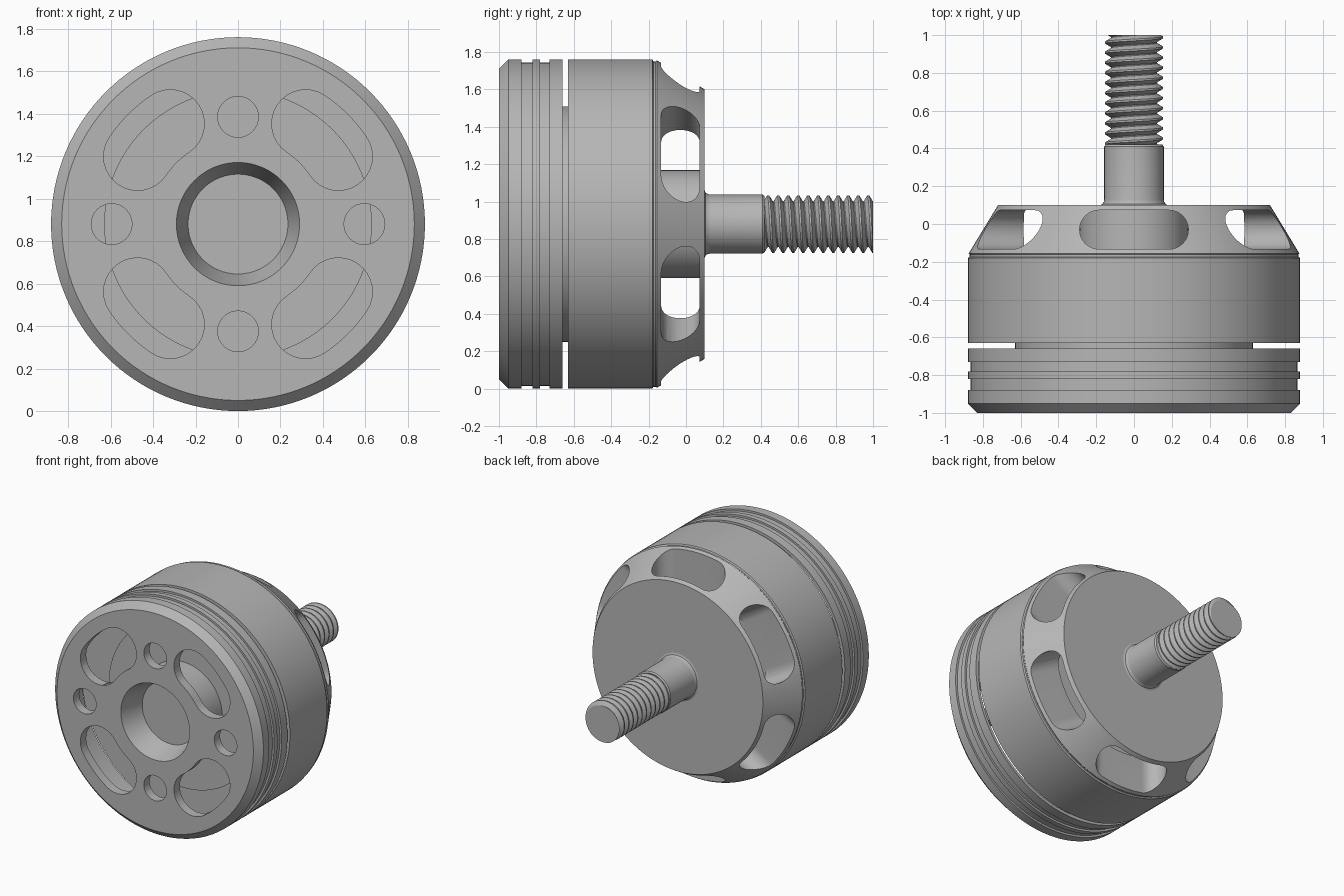
import bpy, bmesh, math
from math import sin, cos, pi, radians
from mathutils import Matrix, Vector

CZ = 0.88  # height of the turning axis, which runs along y

cube = bpy.data.objects.get("Cube")
if cube:
    bpy.data.objects.remove(cube, do_unlink=True)

metal = bpy.data.materials.new("grey metal")
metal.use_nodes = True
metal.diffuse_color = (0.47, 0.47, 0.47, 1)
metal.node_tree.nodes["Principled BSDF"].inputs["Base Color"].default_value = metal.diffuse_color


def finish(name, bm):
    bmesh.ops.remove_doubles(bm, verts=bm.verts, dist=0.00005)
    bmesh.ops.recalc_face_normals(bm, faces=bm.faces)
    mesh = bpy.data.meshes.new(name)
    bm.to_mesh(mesh)
    bm.free()
    mesh.materials.append(metal)
    ob = bpy.data.objects.new(name, mesh)
    bpy.context.collection.objects.link(ob)
    return ob


def lathe(name, profile, seg=128, closed=False):
    """Turn (radius, y) points around the axis."""
    bm = bmesh.new()
    pts = profile + profile[:1] if closed else profile
    verts = [bm.verts.new((0, y, CZ + r)) for r, y in pts]
    edges = [bm.edges.new(pair) for pair in zip(verts, verts[1:])]
    bmesh.ops.spin(bm, geom=verts + edges, cent=(0, 0, CZ), axis=(0, 1, 0),
                   angle=2 * pi, steps=seg, use_merge=True)
    return finish(name, bm)


def prism(name, outline, depth, matrix):
    """Extrude a flat outline along its local z and place it."""
    bm = bmesh.new()
    face = bm.faces.new([bm.verts.new((x, y, 0)) for x, y in outline])
    ext = bmesh.ops.extrude_face_region(bm, geom=[face])
    bmesh.ops.translate(bm, vec=(0, 0, depth),
                        verts=[v for v in ext["geom"] if isinstance(v, bmesh.types.BMVert)])
    bm.transform(matrix)
    return finish(name, bm)


def arc(cx, cy, r, start, end, n=16):
    return [(cx + r * cos(radians(start + (end - start) * i / n)),
             cy + r * sin(radians(start + (end - start) * i / n))) for i in range(n + 1)]


def select(ob):
    bpy.ops.object.select_all(action="DESELECT")
    ob.select_set(True)
    bpy.context.view_layer.objects.active = ob


def cut(ob, cutters):
    select(ob)
    for c in cutters:
        c.hide_render = True
        mod = ob.modifiers.new("cut", "BOOLEAN")
        mod.operation = "DIFFERENCE"
        mod.solver = "EXACT"
        mod.object = c
        bpy.ops.object.modifier_apply(modifier=mod.name)
        bpy.data.objects.remove(c, do_unlink=True)


# Front cup: chamfered plate, grooved thin rim and a conical centre recess
front_cup = lathe("front_cup", [
    (0, -0.82), (0.235, -0.82), (0.29, -1), (0.83, -1), (0.88, -0.95),
    (0.88, -0.88), (0.865, -0.88), (0.865, -0.82), (0.88, -0.82),
    (0.88, -0.78), (0.865, -0.78), (0.865, -0.73), (0.88, -0.73),
    (0.88, -0.66), (0.857, -0.66), (0.857, -0.93), (0.33, -0.93),
    (0.33, -0.65), (0, -0.65)])

# Four round holes and four curved slots through the front plate
front = Matrix.Translation((0, -0.9, CZ)) @ Matrix.Rotation(pi / 2, 4, "X")
holes = []
for x, z in ((0.595, 0), (-0.595, 0), (0, 0.505), (0, -0.505)):
    holes.append(prism("hole_cutter", arc(x, z, 0.096, 0, 348.75, 31), 0.2, front))
mid, half, spread = 0.57, 0.16, 11
ends = [(mid * cos(radians(a)), mid * sin(radians(a))) for a in (-spread, spread)]
kidney = (arc(0, 0, mid + half, -spread, spread, 12)
          + arc(*ends[1], half, spread, spread + 180)[1:]
          + arc(0, 0, mid - half, spread, -spread, 12)[1:]
          + arc(*ends[0], half, 180 - spread, 360 - spread)[1:-1])
for k in range(4):
    holes.append(prism("slot_cutter", kidney, 0.2,
                       front @ Matrix.Rotation(radians(45 + 90 * k), 4, "Z")))
cut(front_cup, holes)

# Rear bell: neck, straight wall, fine groove, tapered shoulder, flat back
bell = lathe("rear_bell", [
    (0, -0.66), (0.63, -0.66), (0.63, -0.63), (0.88, -0.63), (0.88, -0.18),
    (0.87, -0.174), (0.87, -0.162), (0.875, -0.155), (0.72, 0.1), (0, 0.1)])

# Inner ring space around the hub, opened by six rounded windows
cutters = [lathe("cavity_cutter", [(0.288, -0.14), (0.584, -0.14),
                                   (0.584, 0.08), (0.288, 0.08)], closed=True)]
window = arc(0.185, 0, 0.103, -90, 90) + arc(-0.185, 0, 0.103, 90, 270)
for k in range(6):
    a = radians(30 + 60 * k)
    out, side = Vector((cos(a), 0, sin(a))), Vector((-sin(a), 0, cos(a)))
    place = Matrix((side, (0, 1, 0), out)).transposed().to_4x4()
    place.translation = Vector((0, -0.03, CZ)) + out * 0.45
    cutters.append(prism("window_cutter", window, 0.6, place))
cut(bell, cutters)

# Plain shaft with a small fillet at its root
shaft = lathe("shaft", [(0, 0.09), (0.18, 0.09), (0.18, 0.1), (0.167, 0.105),
                        (0.16, 0.118), (0.158, 0.13), (0.158, 0.41), (0.15, 0.42),
                        (0, 0.42)], 64)

# Helical thread, cut square at both ends
PITCH, START, END, SEG = 0.0535, 0.41, 1.0, 64
steps = [(0, 0.122), (0.1, 0.122), (0.46, 0.154), (0.64, 0.154), (1, 0.122)]


def thread_radius(phase):
    f = phase % 1
    for (a, ra), (b, rb) in zip(steps, steps[1:]):
        if f <= b:
            return ra + (rb - ra) * (f - a) / (b - a)


bm = bmesh.new()
levels = [k + s[0] for k in range(-1, 12) for s in steps[:-1]]
columns = []
for i in range(SEG + 1):
    t = i / SEG
    column = []
    for lev in levels:
        y = min(max(START + PITCH * (lev + t), START), END)
        r = thread_radius((y - START) / PITCH - t + 1e-7)
        column.append(bm.verts.new((r * sin(2 * pi * t), y, CZ + r * cos(2 * pi * t))))
    columns.append(column)
for a, b in zip(columns, columns[1:]):
    for j in range(len(levels) - 1):
        bm.faces.new((a[j], b[j], b[j + 1], a[j + 1]))
bmesh.ops.remove_doubles(bm, verts=bm.verts, dist=0.0002)
bmesh.ops.dissolve_degenerate(bm, edges=bm.edges, dist=0.0001)
bmesh.ops.holes_fill(bm, edges=[e for e in bm.edges if e.is_boundary], sides=0)
thread = finish("shaft_thread", bm)

for ob in (front_cup, bell, shaft, thread):
    select(ob)
    bpy.ops.object.shade_smooth_by_angle(angle=radians(25))
